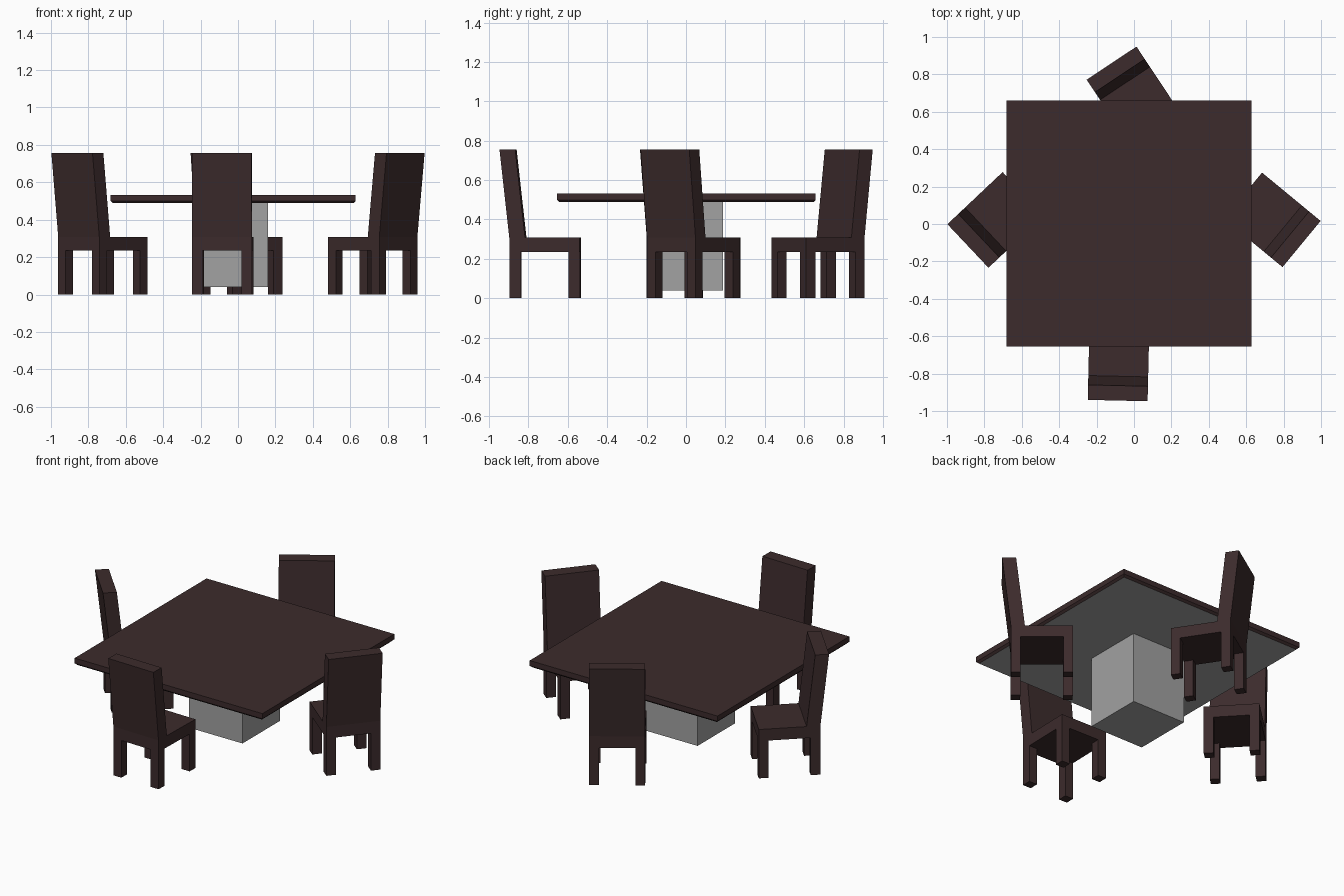
import bpy, bmesh, math
from mathutils import Matrix, Vector

if "Cube" in bpy.data.objects:
    bpy.data.objects.remove(bpy.data.objects["Cube"])


def material(name, rgb):
    m = bpy.data.materials.new(name)
    m.diffuse_color = (*rgb, 1)
    m.use_nodes = True
    m.node_tree.nodes["Principled BSDF"].inputs["Base Color"].default_value = m.diffuse_color
    return m


wood = material("dark wood", (0.045, 0.024, 0.025))
grey = material("grey base", (0.36, 0.36, 0.36))


def add_box(bm, lo, hi):
    size = [b - a for a, b in zip(lo, hi)]
    mid = [(a + b) / 2 for a, b in zip(lo, hi)]
    return bmesh.ops.create_cube(
        bm, size=1, matrix=Matrix.Translation(mid) @ Matrix.Diagonal((*size, 1)))["verts"]


def finish(bm, name, mats):
    bmesh.ops.recalc_face_normals(bm, faces=bm.faces)
    me = bpy.data.meshes.new(name)
    bm.to_mesh(me)
    bm.free()
    for m in mats:
        me.materials.append(m)
    ob = bpy.data.objects.new(name, me)
    bpy.context.collection.objects.link(ob)
    return ob


# Table top: slab with a slightly tucked-in lower edge and grey underside
CX, CY = -0.026, 0.002
bm = bmesh.new()
add_box(bm, (CX - 0.655, CY - 0.657, 0.488), (CX + 0.655, CY + 0.657, 0.533))
low = [e for e in bm.edges if all(v.co.z < 0.5 for v in e.verts)]
bmesh.ops.bevel(bm, geom=low, offset=0.012, segments=1, affect='EDGES')
bmesh.ops.recalc_face_normals(bm, faces=bm.faces)
for f in bm.faces:
    f.material_index = 1 if f.normal.z < -0.9 else 0
finish(bm, "table_top", [wood, grey])

# Table pedestal
bm = bmesh.new()
add_box(bm, (CX - 0.187, CY - 0.187, 0.04), (CX + 0.187, CY + 0.187, 0.489))
finish(bm, "table_pedestal", [grey])

# Chair: side profile (seat plus raked back) extruded across, with four legs
W, D, LEG, RAKE = 0.16, 0.178, 0.056, 0.05
SEAT_LOW, SEAT_TOP, BACK_TOP = 0.235, 0.308, 0.756


def chair(name, x, y, back_dir):
    bm = bmesh.new()
    profile = [(-D, SEAT_LOW), (D, SEAT_LOW), (D, SEAT_TOP), (-D + 0.08, SEAT_TOP),
               (-D + 0.08 - RAKE, BACK_TOP), (-D - RAKE, BACK_TOP), (-D, SEAT_TOP)]
    face = bm.faces.new([bm.verts.new((-W, py, pz)) for py, pz in profile])
    ext = bmesh.ops.extrude_face_region(bm, geom=[face], use_keep_orig=True)
    bmesh.ops.translate(bm, vec=(2 * W, 0, 0),
                        verts=[v for v in ext["geom"] if isinstance(v, bmesh.types.BMVert)])
    for lx in (-W, W - LEG):
        for ly in (-D, D - LEG):
            add_box(bm, (lx, ly, 0), (lx + LEG, ly + LEG, SEAT_LOW))
    ob = finish(bm, name, [wood])
    ob.location = (x, y, 0)
    # local -y is the back of the chair
    ob.rotation_euler.z = math.atan2(back_dir[0], -back_dir[1])


chair("front_chair", -0.082, -0.716, (-0.023, -1))
chair("back_chair", 0.006, 0.670, (-0.553, 0.834))
chair("left_chair", -0.722, 0.039, (-0.728, -0.687))
chair("right_chair", 0.720, 0.038, (0.771, -0.636))
